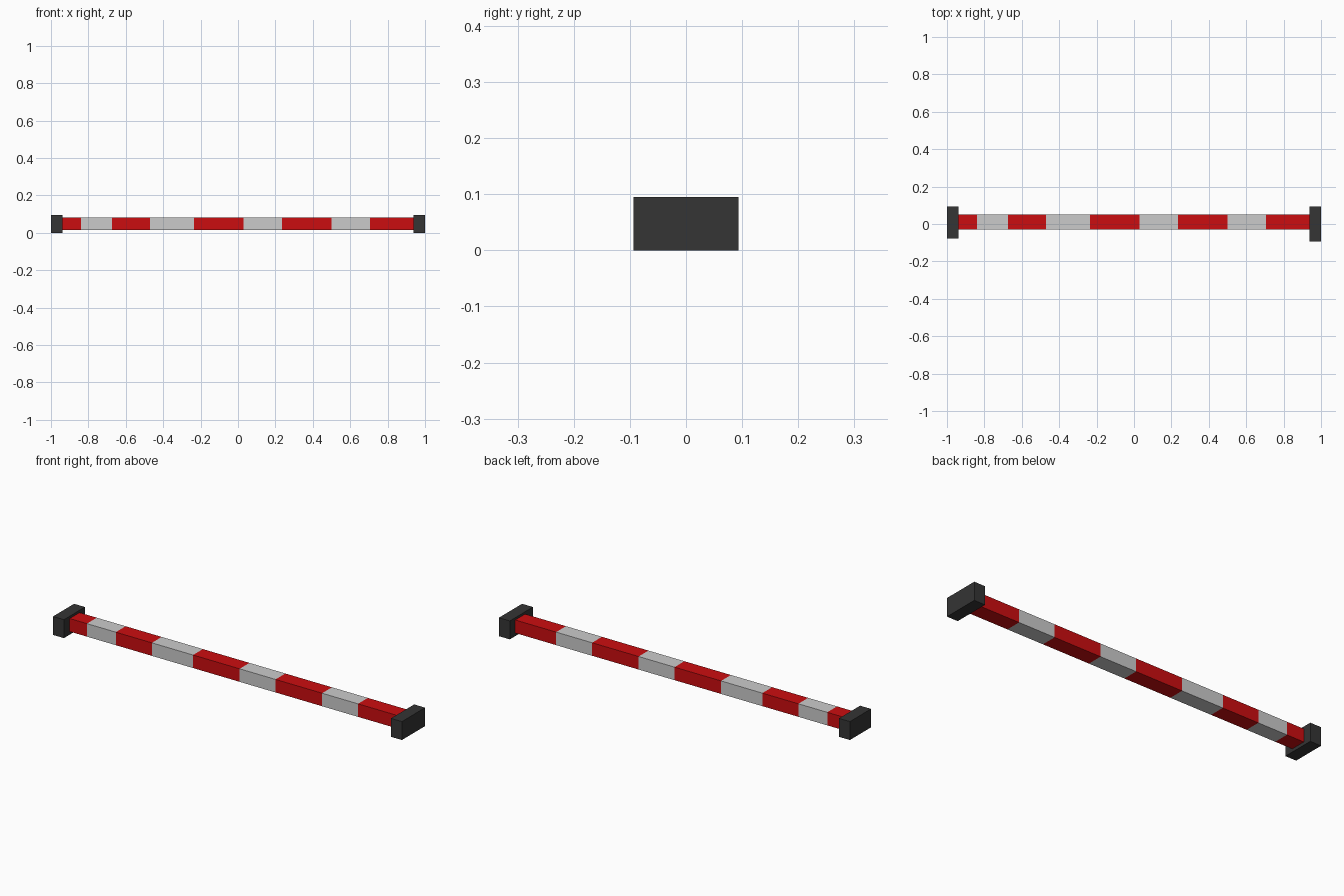
import bpy, bmesh

if "Cube" in bpy.data.objects:
    bpy.data.objects.remove(bpy.data.objects["Cube"])


def material(name, rgb):
    m = bpy.data.materials.new(name)
    m.diffuse_color = (*rgb, 1)
    m.use_nodes = True
    m.node_tree.nodes["Principled BSDF"].inputs["Base Color"].default_value = m.diffuse_color
    return m


red = material("red", (0.60, 0.004, 0.005))
white = material("pale_grey", (0.60, 0.60, 0.60))
dark = material("dark_grey", (0.035, 0.035, 0.035))


def box(name, lo, hi, mats):
    bm = bmesh.new()
    bmesh.ops.create_cube(bm, size=1)
    for v in bm.verts:
        v.co = [hi[i] if v.co[i] > 0 else lo[i] for i in range(3)]
    me = bpy.data.meshes.new(name)
    ob = bpy.data.objects.new(name, me)
    bpy.context.collection.objects.link(ob)
    for m in mats:
        me.materials.append(m)
    return ob, bm


# End feet
for name, lo, hi in (("left_foot", (-1, -0.077, 0), (-0.938, 0.094, 0.095)),
                     ("right_foot", (0.938, -0.094, 0), (1, 0.094, 0.095))):
    ob, bm = box(name, lo, hi, [dark])
    bm.to_mesh(ob.data)
    bm.free()

# Striped bar, cut at every colour change
cuts = [-0.84, -0.675, -0.47, -0.235, 0.03, 0.235, 0.50, 0.705]
ob, bm = box("striped_bar", (-0.95, -0.03, 0.016), (0.95, 0.05, 0.083), [red, white])
for x in cuts:
    bmesh.ops.bisect_plane(bm, geom=bm.verts[:] + bm.edges[:] + bm.faces[:],
                           plane_co=(x, 0, 0), plane_no=(1, 0, 0))
for f in bm.faces:
    x = f.calc_center_median().x
    f.material_index = sum(x > c for c in cuts) % 2
bm.to_mesh(ob.data)
bm.free()
